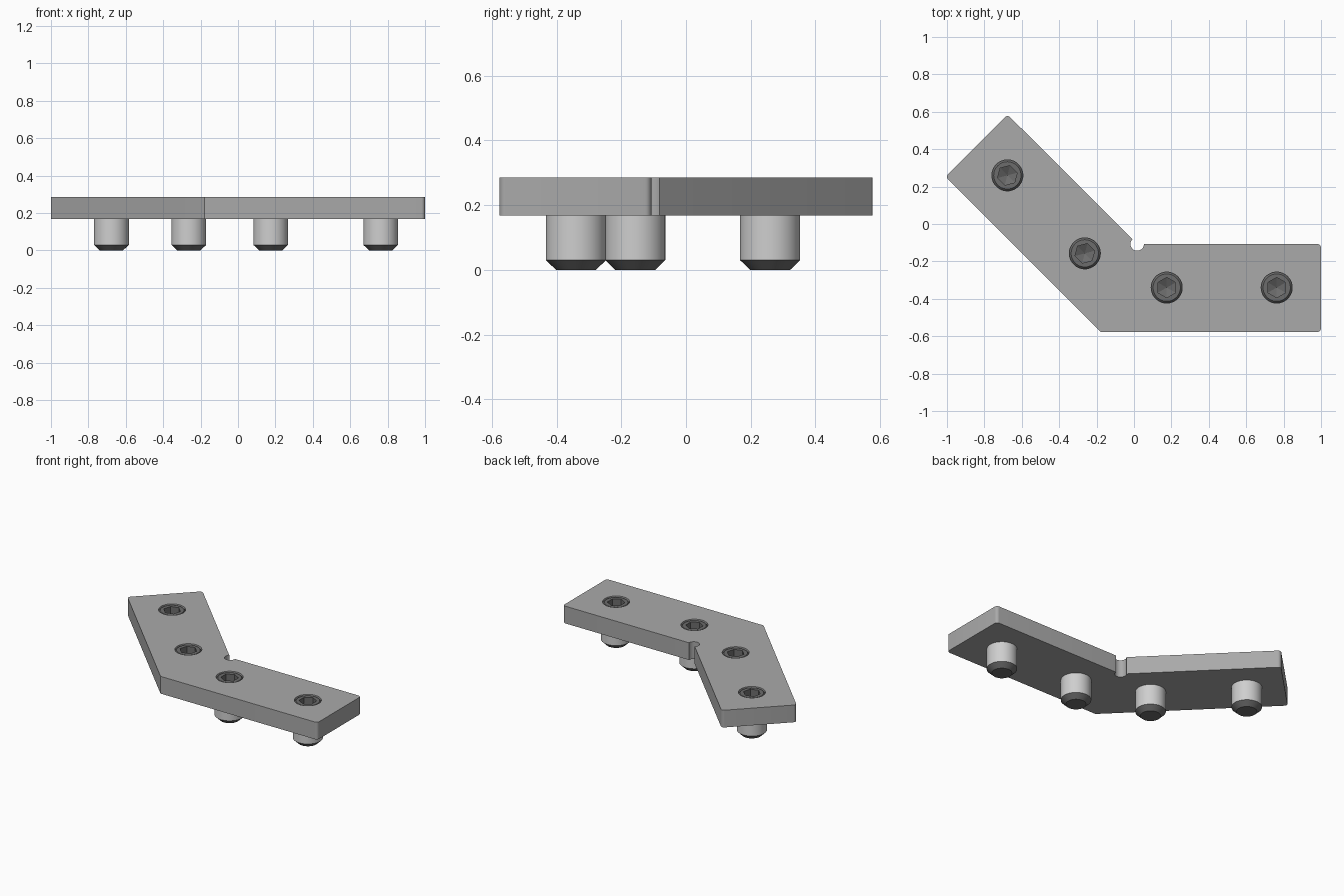
import bpy, bmesh, math
from mathutils import Vector

cube = bpy.data.objects.get("Cube")
if cube:
    bpy.data.objects.remove(cube, do_unlink=True)


def material(name, grey):
    m = bpy.data.materials.new(name)
    m.use_nodes = True
    colour = (grey, grey, grey, 1)
    m.diffuse_color = colour
    m.node_tree.nodes["Principled BSDF"].inputs["Base Color"].default_value = colour
    return m


PLATE = material("satin grey plate", 0.40)
STEEL = material("bright steel", 0.62)
DARK = material("dark steel", 0.15)

BOTTOM, TOP = 0.168, 0.285
SEG = 48


def make_object(name, bm, mats):
    bmesh.ops.recalc_face_normals(bm, faces=bm.faces)
    mesh = bpy.data.meshes.new(name)
    bm.to_mesh(mesh)
    bm.free()
    for m in mats:
        mesh.materials.append(m)
    ob = bpy.data.objects.new(name, mesh)
    bpy.context.collection.objects.link(ob)
    return ob


def smooth(ob):
    bpy.ops.object.select_all(action="DESELECT")
    ob.select_set(True)
    bpy.context.view_layer.objects.active = ob
    bpy.ops.object.shade_smooth_by_angle(angle=math.radians(25))


def arc(cx, cy, r, start, end, n):
    angles = [math.radians(start + (end - start) * i / n) for i in range(n + 1)]
    return [Vector((cx + r * math.cos(a), cy + r * math.sin(a))) for a in angles]


def rounded(corner, before, after, r=0.02, n=6):
    """Fillet of a right-angled corner."""
    a, b = (before - corner).normalized() * r, (after - corner).normalized() * r
    centre = corner + a + b
    steps = [math.pi / 2 * i / n for i in range(n + 1)]
    return [centre - b * math.cos(t) - a * math.sin(t) for t in steps]


# Angle plate: two arms at 135 degrees with a round relief in the inner corner
low, high = -0.577, -0.107
inner = Vector((0.017, high))
elbow = Vector((-0.178, low))
right_low, right_high = Vector((1, low)), Vector((1, high))
left_tip = Vector((-1.008, 0.253))
back_tip = left_tip + Vector((0.332, 0.332))
outline = (arc(inner.x, inner.y, 0.036, 135, 360, 20)
           + rounded(right_high, inner, right_low)
           + rounded(right_low, right_high, elbow)
           + [elbow]
           + rounded(left_tip, elbow, back_tip)
           + rounded(back_tip, left_tip, inner))
bm = bmesh.new()
face = bm.faces.new([bm.verts.new((p.x, p.y, BOTTOM)) for p in outline])
ext = bmesh.ops.extrude_face_region(bm, geom=[face])
for v in ext["geom"]:
    if isinstance(v, bmesh.types.BMVert):
        v.co.z = TOP
plate = make_object("angle_plate", bm, [PLATE])

# Screw positions and turn of each hex socket
SCREWS = [(0.175, -0.34, 30), (0.763, -0.34, 30),
          (-0.263, -0.157, 15), (-0.677, 0.26, 15)]

# Threaded holes through the plate
bm = bmesh.new()
for x, y, turn in SCREWS:
    made = bmesh.ops.create_cone(bm, cap_ends=True, segments=SEG,
                                 radius1=0.083, radius2=0.083, depth=0.4)
    bmesh.ops.translate(bm, verts=made["verts"], vec=(x, y, TOP))
cutter = make_object("hole_cutter", bm, [PLATE])
cutter.hide_render = True
mod = plate.modifiers.new("holes", "BOOLEAN")
mod.object = cutter
mod.solver = "EXACT"
bpy.context.view_layer.objects.active = plate
bpy.ops.object.modifier_apply(modifier=mod.name)
bpy.data.objects.remove(cutter, do_unlink=True)
smooth(plate)


def hex_radius(angle, apothem):
    third = math.pi / 3
    return apothem / math.cos((angle + third / 2) % third - third / 2)


# Set screws: (radius, height, is_hex) rings from the tip to the socket floor
RINGS = [(0.062, 0, False), (0.093, 0.03, False), (0.093, 0.26, False),
         (0.073, 0.281, False), (0.047, 0.281, True), (0.047, 0.2, True)]


def set_screw(name, x, y, turn):
    bm = bmesh.new()
    rings = []
    for r, z, is_hex in RINGS:
        ring = []
        for i in range(SEG):
            a = 2 * math.pi * i / SEG
            d = hex_radius(a + math.pi / 6, r) if is_hex else r
            ring.append(bm.verts.new((d * math.cos(a), d * math.sin(a), z)))
        rings.append(ring)
    for k, (r0, r1) in enumerate(zip(rings, rings[1:])):
        for i in range(SEG):
            j = (i + 1) % SEG
            f = bm.faces.new((r0[i], r0[j], r1[j], r1[i]))
            f.material_index = 0 if k == 1 else 1
    bm.faces.new(rings[0][::-1]).material_index = 1
    # Drilled cone at the socket floor
    tip = bm.verts.new((0, 0, 0.175))
    for i in range(SEG):
        bm.faces.new((rings[-1][i], rings[-1][(i + 1) % SEG], tip)).material_index = 1
    ob = make_object(name, bm, [STEEL, DARK])
    ob.location = (x, y, 0)
    ob.rotation_euler.z = math.radians(turn)
    smooth(ob)


for n, (x, y, turn) in enumerate(SCREWS, 1):
    set_screw(f"set_screw_{n}", x, y, turn)
